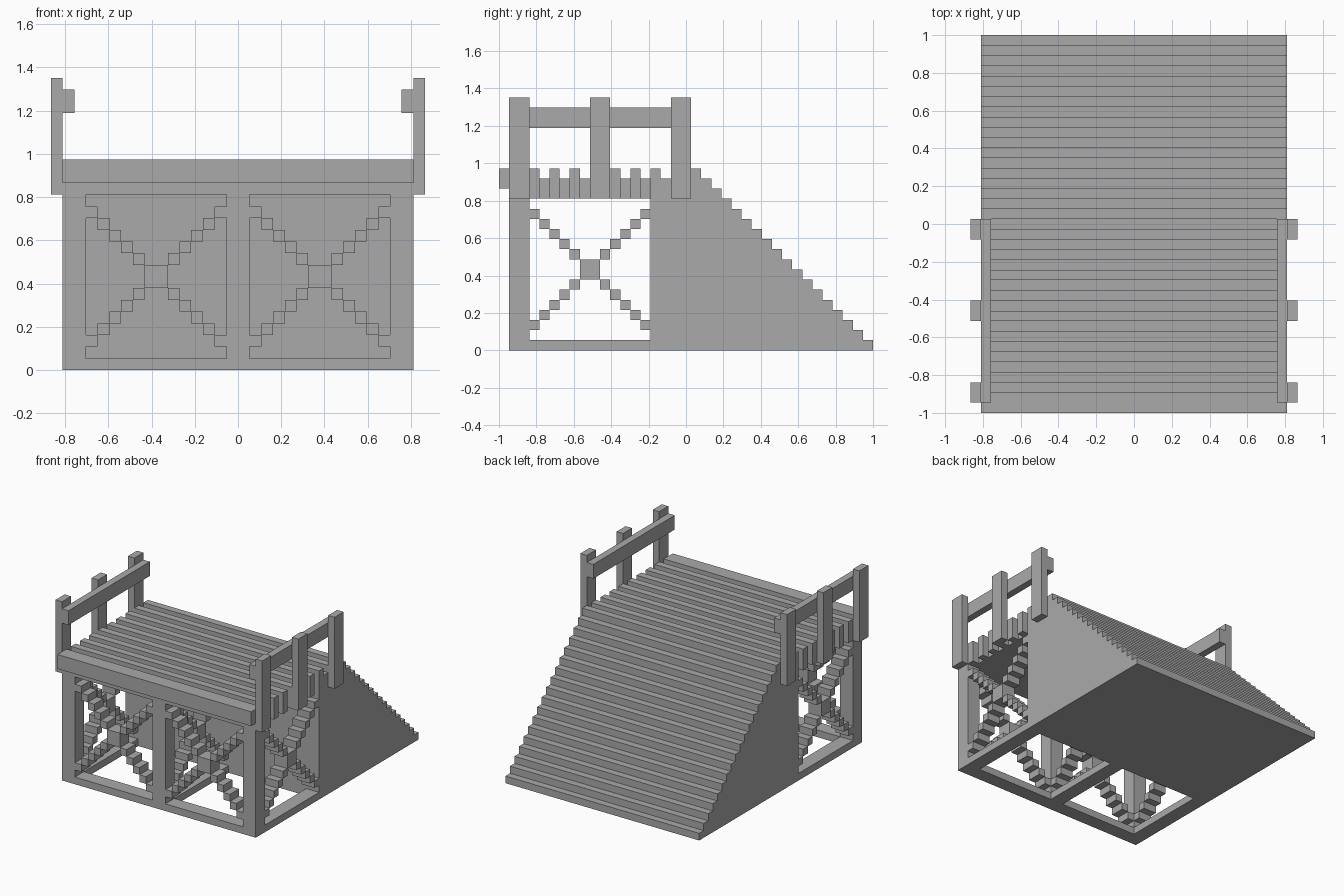
import bpy
import bmesh

V = 2 / 37          # size of one building block; y counts from the front edge

cube = bpy.data.objects.get("Cube")
if cube:
    bpy.data.objects.remove(cube, do_unlink=True)

grey = bpy.data.materials.new("plain_grey")
grey.use_nodes = True
colour = (0.4, 0.4, 0.4, 1)
grey.diffuse_color = colour
grey.node_tree.nodes["Principled BSDF"].inputs["Base Color"].default_value = colour


def finish(name, bm):
    """Turn a bmesh in block units into a scaled object."""
    for v in bm.verts:
        v.co = (v.co.x * V, v.co.y * V - 1, v.co.z * V)
    bmesh.ops.recalc_face_normals(bm, faces=bm.faces)
    mesh = bpy.data.meshes.new(name)
    bm.to_mesh(mesh)
    bm.free()
    mesh.materials.append(grey)
    obj = bpy.data.objects.new(name, mesh)
    bpy.context.collection.objects.link(obj)
    return obj


def add_box(bm, x, y, z):
    verts = bmesh.ops.create_cube(bm, size=1)["verts"]
    for v in verts:
        v.co = [lo + (c + 0.5) * (hi - lo) for c, (lo, hi) in zip(v.co, (x, y, z))]


def boxes(name, *parts):
    bm = bmesh.new()
    for part in parts:
        add_box(bm, *part)
    return finish(name, bm)


def extrude_profile(name, points, half_width):
    """Extrude a (y, z) outline across the full width."""
    bm = bmesh.new()
    face = bm.faces.new([bm.verts.new((-half_width, y, z)) for y, z in points])
    new = bmesh.ops.extrude_face_region(bm, geom=[face])["geom"]
    for v in new:
        if isinstance(v, bmesh.types.BMVert):
            v.co.x = half_width
    return finish(name, bm)


def cross_brace(name, start, depth, along_x):
    """Stepped X of blocks filling a square panel."""
    bm = bmesh.new()
    for i in range(12):
        for z in (2 + i, 13 - i):
            run = (start + i, start + i + 1)
            x, y = (run, depth) if along_x else (depth, run)
            add_box(bm, x, y, (z, z + 1))
    return finish(name, bm)


# Solid stepped ramp
outline = [(15, 0), (15, 18), (16, 18), (16, 17), (17, 17), (17, 18), (18, 18), (18, 17), (19, 17)]
for step in range(18):
    outline += [(19 + step, 18 - step), (20 + step, 18 - step)]
outline.append((37, 0))
extrude_profile("stepped_ramp", outline, 15)

# Deck of alternating raised and recessed planks
boxes("raised_planks", *[((-15, 15), (y, y + 1), (15, 18)) for y in range(1, 15, 2)])
boxes("recessed_planks", *[((-14, 14), (y, y + 1), (15, 17)) for y in range(2, 15, 2)])
boxes("front_beam", ((-15, 15), (0, 1), (16, 18)))

# Open base frame
columns = {"right": (-15, -13), "middle": (-1, 1), "left": (13, 15)}
boxes("front_sill", ((-15, 15), (1, 3), (0, 1)))
for side, x in columns.items():
    boxes(side + "_post", (x, (1, 3), (1, 15)))
    boxes(side + "_sill", (x, (3, 15), (0, 1)))
    cross_brace(side + "_cross_brace", 3, x, False)
for side, start in (("right", -13), ("left", 1)):
    cross_brace("front_" + side + "_cross_brace", start, (1, 3), True)

# Handrails with three posts on each side
for side, s in (("right", -1), ("left", 1)):
    outer, inner = sorted((15 * s, 16 * s)), sorted((14 * s, 15 * s))
    boxes(side + "_handrail_posts", *[(outer, (y, y + 2), (15, 25)) for y in (1, 9, 17)])
    boxes(side + "_handrail", (inner, (1, 19), (22, 24)))
